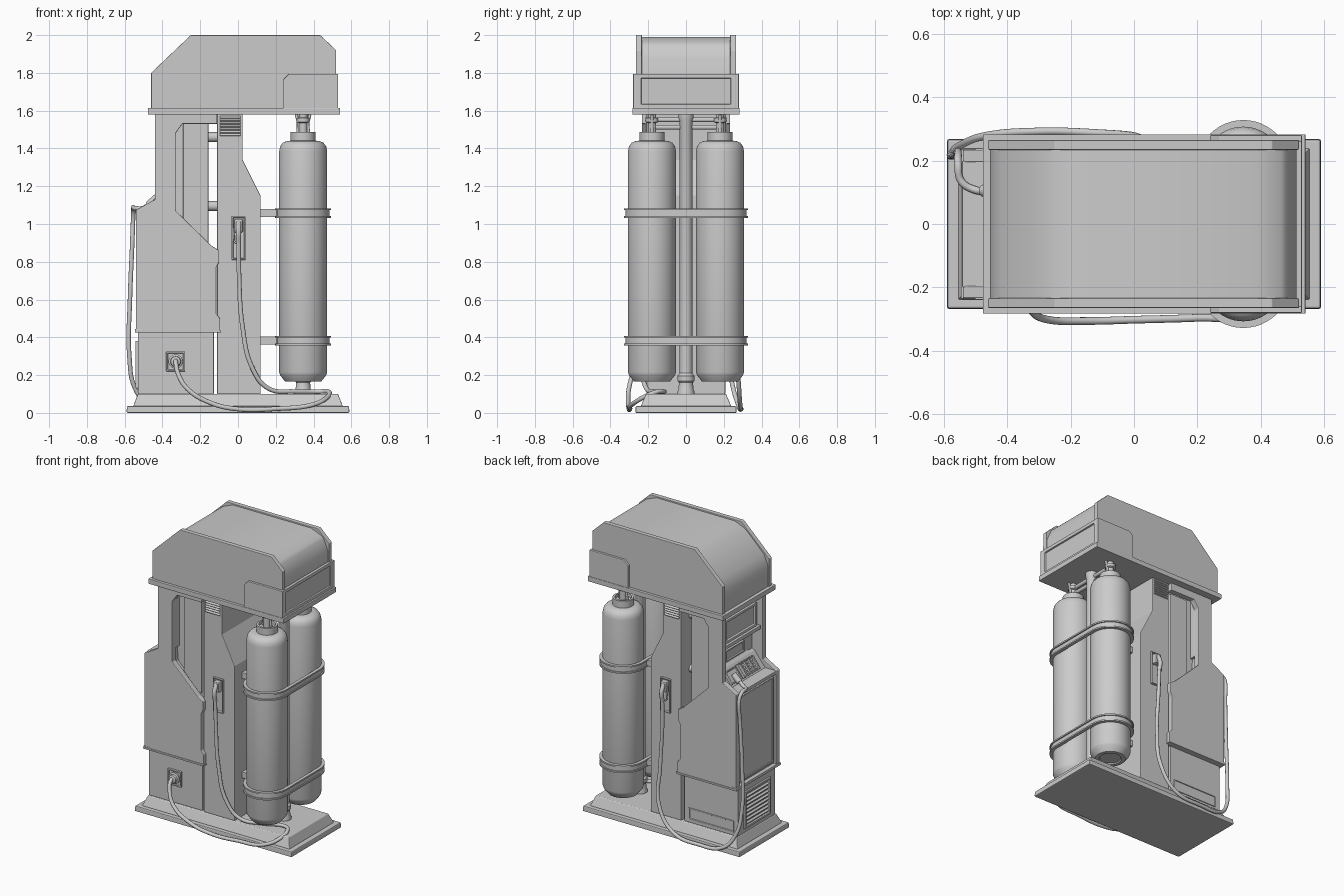
import bpy, bmesh, math
from mathutils import Vector


def finish(name, bm, bevel=0.0, smooth=False):
    bmesh.ops.recalc_face_normals(bm, faces=bm.faces)
    me = bpy.data.meshes.new(name)
    bm.to_mesh(me)
    bm.free()
    ob = bpy.data.objects.new(name, me)
    bpy.context.collection.objects.link(ob)
    if bevel:
        m = ob.modifiers.new("bevel", 'BEVEL')
        m.width, m.segments, m.limit_method = bevel, 2, 'ANGLE'
    if smooth:
        bpy.ops.object.select_all(action='DESELECT')
        ob.select_set(True)
        bpy.context.view_layer.objects.active = ob
        bpy.ops.object.shade_smooth_by_angle(angle=math.radians(35))
    return ob


def prism(name, pts, y0, y1, bevel=0.004, smooth=False):
    """Extrude an x-z outline between two y values."""
    bm = bmesh.new()
    f = bm.faces.new([bm.verts.new((x, y0, z)) for x, z in pts])
    ext = bmesh.ops.extrude_face_region(bm, geom=[f])['geom']
    bmesh.ops.translate(bm, vec=(0, y1 - y0, 0), verts=[v for v in ext if isinstance(v, bmesh.types.BMVert)])
    bm.faces.new([v for v in f.verts]) if not f.is_valid else None
    return finish(name, bm, bevel, smooth)


def box(name, x0, x1, y0, y1, z0, z1, bevel=0.003, face=None, inset=0.015, depth=0.01):
    """Box; optionally sink a panel into the side that looks along `face`."""
    y0, y1 = min(y0, y1), max(y0, y1)
    bm = bmesh.new()
    bmesh.ops.create_cube(bm, size=1)
    for v in bm.verts:
        v.co = ((x0 + x1) / 2 + v.co.x * (x1 - x0), (y0 + y1) / 2 + v.co.y * (y1 - y0), (z0 + z1) / 2 + v.co.z * (z1 - z0))
    bm.normal_update()
    if face:
        fs = [f for f in bm.faces if f.normal.dot(Vector(face)) > 0.9]
        bmesh.ops.inset_individual(bm, faces=fs, thickness=inset, depth=0)
        bmesh.ops.inset_individual(bm, faces=fs, thickness=0.002, depth=-depth)
    return finish(name, bm, bevel)


def lathe(name, prof, loc, axis='Z', n=40):
    """Spin an (r, h) profile round z, then aim it along +z, +x or +-y."""
    bm = bmesh.new()
    rings = [[bm.verts.new((r * math.cos(t), r * math.sin(t), h))
              for t in (2 * math.pi * i / n for i in range(n))] for r, h in prof]
    for a, b in zip(rings, rings[1:]):
        for i in range(n):
            bm.faces.new((a[i], a[(i + 1) % n], b[(i + 1) % n], b[i]))
    bm.faces.new(rings[0])
    bm.faces.new(rings[-1])
    ob = finish(name, bm, 0, True)
    ob.location = loc
    ob.rotation_euler = {'Z': (0, 0, 0), 'X': (0, math.pi / 2, 0), 'Y': (-math.pi / 2, 0, 0), '-Y': (math.pi / 2, 0, 0)}[axis]
    return ob


def tube(name, pts, r, curved=True):
    cu = bpy.data.curves.new(name, 'CURVE')
    cu.dimensions, cu.bevel_depth, cu.bevel_resolution = '3D', r, 4
    cu.use_fill_caps, cu.resolution_u = True, 8
    if curved:
        sp = cu.splines.new('BEZIER')
        sp.bezier_points.add(len(pts) - 1)
        for p, c in zip(sp.bezier_points, pts):
            p.co, p.handle_left_type, p.handle_right_type = c, 'AUTO', 'AUTO'
    else:
        sp = cu.splines.new('POLY')
        sp.points.add(len(pts) - 1)
        for p, c in zip(sp.points, pts):
            p.co = (*c, 1)
    ob = bpy.data.objects.new(name, cu)
    bpy.context.collection.objects.link(ob)
    return ob


def chamfer(pts, r):
    """Cut each corner of an outline."""
    out = []
    for i, p in enumerate(pts):
        p, a, b = Vector(p), Vector(pts[i - 1]), Vector(pts[(i + 1) % len(pts)])
        out += [tuple(p + (a - p).normalized() * r), tuple(p + (b - p).normalized() * r)]
    return out


TX, TY = 0.345, 0.18


def strap(name, z0, z1, rin, rout, n=24):
    """Oval hoop round both tanks."""
    bm = bmesh.new()
    loops = []
    for r, z in ((rin, z0), (rout, z0), (rout, z1), (rin, z1)):
        angles = [(side, math.pi * (i / n + side)) for side in (0, 1) for i in range(n + 1)]
        loops.append([bm.verts.new((TX + r * math.cos(t), (TY, -TY)[side] + r * math.sin(t), z)) for side, t in angles])
    m = len(loops[0])
    for k in range(4):
        a, b = loops[k], loops[(k + 1) % 4]
        for i in range(m):
            bm.faces.new((a[i], a[(i + 1) % m], b[(i + 1) % m], b[i]))
    return finish(name, bm, 0, True)


def frustum(name, a, za, b, zb, bevel):
    bm = bmesh.new()
    lo, hi = [[bm.verts.new((sx * d[0], sy * d[1], z)) for sx, sy in ((-1, -1), (1, -1), (1, 1), (-1, 1))]
              for d, z in ((a, za), (b, zb))]
    bm.faces.new(lo)
    bm.faces.new(hi)
    for i in range(4):
        bm.faces.new((lo[i], lo[(i + 1) % 4], hi[(i + 1) % 4], hi[i]))
    finish(name, bm, bevel)


# Stepped plinth
frustum("plinth_slab", (0.59, 0.268), 0, (0.588, 0.266), 0.036, 0.006)
frustum("plinth_top", (0.555, 0.24), 0.035, (0.53, 0.212), 0.1, 0.004)

# Lower cabinet with end vent, service panels and sockets
box("lower_cabinet", -0.53, -0.128, -0.2, 0.2, 0.1, 0.44)
box("vent_frame", -0.542, -0.52, -0.14, 0.14, 0.13, 0.38, 0.002, (-1, 0, 0), 0.02, 0.018)
for i in range(8):
    s = box("vent_slat", -0.012, 0.004, -0.12, 0.12, -0.003, 0.003, 0)
    s.location = (-0.53, 0, 0.165 + i * 0.026)
    s.rotation_euler.y = math.radians(-35)
box("rear_service_panel", -0.5, -0.16, 0.195, 0.205, 0.12, 0.2, 0.002, (0, 1, 0), 0.012, 0.006)
box("socket_plate", -0.38, -0.28, -0.214, -0.195, 0.22, 0.325, 0.002, (0, -1, 0), 0.012, 0.008)
lathe("socket_ring", [(0.038, 0), (0.038, 0.016), (0.028, 0.02), (0.026, 0.035), (0.016, 0.04)], (-0.33, -0.2, 0.272), '-Y', 24)

# Side cheeks of the upper cabinet, mirrored front and back
cheek = [(-0.54, .43), (-0.095, .43), (-0.095, .5), (-0.115, .525), (-0.115, .77), (-0.1, .8), (-0.1, .86), (-0.14, .885),
         (-0.33, 1.07), (-0.33, 1.48), (-0.295, 1.53), (-0.11, 1.53), (-0.11, 1.585), (-0.44, 1.585), (-0.44, 1.13), (-0.54, 1.075)]
for s, side in ((-1, "front"), (1, "back")):
    prism(side + "_cheek", cheek, s * 0.195, s * 0.234)
    box(side + "_cheek_foot", -0.546, -0.09, s * 0.19, s * 0.239, 0.425, 0.437, 0.002)
    box(side + "_window_panel", -0.29, -0.157, s * 0.15, s * 0.168, 0.88, 1.55)

# Cabinet core: sloping keypad shelf and recessed display
slope = [(-0.38, 1.175), (-0.46, 1.075), (-0.52, 1.07)]
prism("cabinet_core", [(-0.52, .44), (-0.12, .44), (-0.12, .84), (-0.157, .88), (-0.157, 1.58), (-0.36, 1.58), (-0.36, 1.19)] + slope, -0.155, 0.155)
prism("cabinet_belly", [(-0.52, .44), (-0.12, .44), (-0.12, .82), (-0.34, 1.05), (-0.35, 1.19)] + slope, -0.2, 0.2)
box("cabinet_back_wall", -0.36, -0.33, -0.2, 0.2, 1.15, 1.58)
box("end_door", -0.532, -0.515, -0.185, 0.185, 0.46, 1.04, 0.003, (-1, 0, 0), 0.015, 0.006)
box("end_sill", -0.546, -0.5, -0.236, 0.236, 0.425, 0.445)
box("end_ledge", -0.542, -0.44, -0.2, 0.2, 1.055, 1.078)
box("display", -0.415, -0.34, -0.17, 0.17, 1.36, 1.52, 0.004, (-1, 0, 0), 0.025, 0.015)
box("display_shelf", -0.43, -0.34, -0.19, 0.19, 1.335, 1.36)
box("card_reader", -0.385, -0.34, -0.08, 0.12, 1.21, 1.29, 0.004, (-1, 0, 0), 0.015, 0.01)
tilt = math.radians(38)
for name, y0, y1, h in (("keypad", -0.14, 0.03, 0.048), ("plug_plate", 0.05, 0.16, 0.045)):
    k = box(name, -0.014, 0.012, y0, y1, -h, h, 0.002, (-1, 0, 0), 0.01, 0.005)
    k.location, k.rotation_euler.y = (-0.425, 0, 1.127), tilt
for i in range(12):
    b = box("key", -0.012, 0, -0.012, 0.012, -0.007, 0.007, 0.002)
    h = (i // 3 - 1.5) * 0.019
    b.location, b.rotation_euler.y = (-0.431 + h * 0.61, -0.1 + (i % 3) * 0.045, 1.131 + h * 0.79), tilt

# Central post
prism("post", [(-0.11, .1), (0.12, .1), (0.12, 1.15), (0.025, 1.34), (0.025, 1.585), (-0.11, 1.585)], -0.208, 0.208)
for z in (1.095, 1.46):
    for y in (-0.1, 0.1):
        lathe("joining_pipe", [(0.026, 0), (0.026, 0.06)], (-0.165, y, z), 'X', 20)
for s, nm, ax in ((-1, "front", '-Y'), (1, "back", 'Y')):
    # Louvred vent at the top of the post
    for i in range(7):
        rib = box(nm + "_vent_louvre", -0.095, 0.012, -0.007, 0.007, -0.003, 0.003, 0)
        rib.location, rib.rotation_euler.x = (0, s * 0.21, 1.472 + i * 0.0155), s * math.radians(-45)
    # Nozzle holder and hanging nozzle
    box(nm + "_nozzle_holder", -0.034, 0.04, s * 0.2, s * 0.222, 0.81, 1.04, 0.003, (0, s, 0), 0.01, 0.014)
    box(nm + "_nozzle_head", -0.02, 0.026, s * 0.205, s * 0.243, 0.955, 1.025, 0.008)
    tube(nm + "_nozzle_grip", [(0.003, s * 0.235, 1.01), (0.003, s * 0.258, 0.96), (0.003, s * 0.25, 0.9)], 0.014)
    tube(nm + "_nozzle_guard", [(-0.018, s * 0.22, 1.0), (-0.022, s * 0.235, 0.94), (-0.012, s * 0.24, 0.9), (0.003, s * 0.245, 0.905)], 0.005)

# Gas tanks hanging above the plinth, with necks and valves
tank = [(0.066, 0.172), (0.07, 0.165), (0.095, 0.165), (0.122, 0.2), (0.127, 0.215), (0.127, 1.385), (0.122, 1.41), (0.108, 1.43), (0.085, 1.44),
        (0.066, 1.441), (0.066, 1.488), (0.052, 1.488), (0.05, 1.47), (0.022, 1.47), (0.022, 1.535), (0.034, 1.54), (0.034, 1.56), (0.022, 1.565), (0.022, 1.585)]
for s in (-1, 1):
    lathe("tank", tank, (TX, s * TY, 0), n=56)
    for z in (1.512, 1.552):
        tube("valve_pipe", [(TX, s * TY, z), (TX, 0, z)], 0.013, False)
    for dx in (-0.03, 0.03):
        tube("valve_strut", [(TX + dx, s * TY, 1.475), (TX + dx * 0.8, s * TY, 1.53), (TX + dx * 1.2, s * TY, 1.58)], 0.008, False)

# Pole between the tanks
lathe("centre_pole", [(0.046, 0.1), (0.046, 0.11), (0.04, 0.125), (0.037, 0.16), (0.045, 0.17), (0.045, 0.195), (0.034, 0.21), (0.034, 1.545),
                      (0.04, 1.56), (0.04, 1.585)], (TX, 0, 0), n=32)

# Tank straps and brackets
for z in (0.36, 1.035):
    strap("tank_strap", z, z + 0.046, 0.126, 0.14)
    strap("strap_rim_low", z - 0.002, z + 0.008, 0.126, 0.148)
    strap("strap_rim_high", z + 0.038, z + 0.048, 0.126, 0.148)
    for y in (-0.1, 0.1):
        box("strap_bracket", 0.11, 0.215, y - 0.03, y + 0.03, z + 0.002, z + 0.044)

# Canopy: bottom flange, side walls, rounded cover, end box
box("canopy_flange", -0.477, 0.541, -0.283, 0.283, 1.58, 1.614, 0.003)
wall = [(-0.46, 1.61), (-0.46, 1.8), (-0.25, 2.0), (0.435, 2.0), (0.52, 1.92), (0.52, 1.61)]
for s in (-1, 1):
    prism("canopy_wall", wall, s * 0.234, s * 0.265, 0.003)
    plate = [(0.24, 1.61), (0.24, 1.765), (0.27, 1.795), (0.53, 1.795), (0.53, 1.61)]
    prism("canopy_end_plate", plate, s * 0.26, s * 0.28, 0.003)
cover = chamfer([(-0.454, 1.5), (-0.454, 1.795), (-0.247, 1.991), (0.431, 1.991), (0.512, 1.915), (0.512, 1.5)], 0.045)[2:-2]
prism("canopy_cover", [(-0.454, 1.6)] + cover + [(0.512, 1.6)], -0.24, 0.24, 0, True)
box("canopy_end_box", 0.42, 0.53, -0.262, 0.262, 1.61, 1.795, 0.003, (1, 0, 0), 0.033, 0.01)

# Hoses
tube("front_hose", [(0.003, -0.25, 0.91), (0.005, -0.245, 0.75), (0.025, -0.243, 0.45), (0.075, -0.236, 0.24), (0.16, -0.21, 0.13), (0.3, -0.16, 0.113),
                    (0.43, -0.115, 0.113), (0.478, -0.15, 0.113), (0.475, -0.22, 0.085), (0.4, -0.285, 0.045), (0.2, -0.296, 0.022), (0, -0.302, 0.02),
                    (-0.15, -0.306, 0.055), (-0.27, -0.302, 0.13), (-0.318, -0.28, 0.21), (-0.33, -0.25, 0.27), (-0.33, -0.21, 0.275)], 0.012)
tube("back_hose", [(0.003, 0.25, 0.91), (0.005, 0.245, 0.75), (0.02, 0.248, 0.45), (0.01, 0.275, 0.2), (-0.1, 0.286, 0.05), (-0.3, 0.292, 0.02),
                   (-0.47, 0.278, 0.04), (-0.545, 0.25, 0.13), (-0.575, 0.222, 0.3), (-0.572, 0.215, 0.6), (-0.56, 0.22, 0.9), (-0.555, 0.22, 1.05),
                   (-0.555, 0.19, 1.085), (-0.545, 0.135, 1.083), (-0.5, 0.107, 1.085), (-0.45, 0.105, 1.13)], 0.012)
tube("plug", [(-0.475, 0.105, 1.1), (-0.43, 0.105, 1.14)], 0.02, False)
